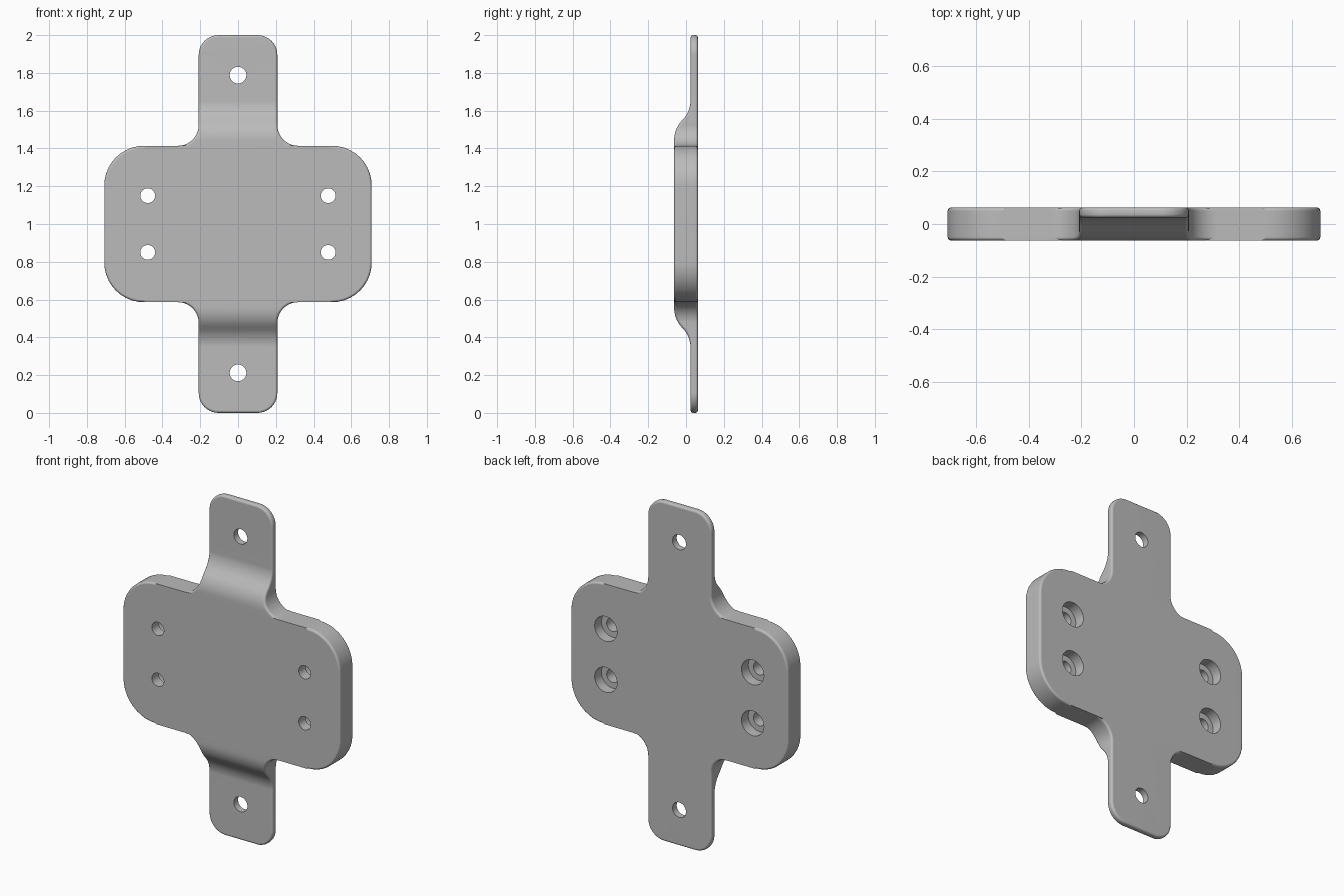
import bpy
import bmesh
from math import sin, cos, pi, sqrt
from mathutils import Matrix, Vector

cube = bpy.data.objects.get("Cube")
if cube:
    bpy.data.objects.remove(cube)

# Main sizes, measured from the plate centre
BODY_W, BODY_H, BODY_R = 0.708, 0.414, 0.21
TAB_W, TAB_R, NECK_R = 0.208, 0.105, 0.11
BACK, FRONT, TAB_FRONT = 0.063, -0.063, 0.024
BEND_START, BEND_R = 0.445, 0.148
ARC_STEPS = 10

metal = bpy.data.materials.new("grey metal")
metal.use_nodes = True
grey = (0.5, 0.5, 0.5, 1)
metal.diffuse_color = grey
metal.node_tree.nodes["Principled BSDF"].inputs["Base Color"].default_value = grey


def front_depth(z):
    """Front surface: two tangent arcs step from the body back to the tab."""
    half = (TAB_FRONT - FRONT) / 2
    run = sqrt(BEND_R ** 2 - (BEND_R - half) ** 2)
    t = abs(z) - BEND_START
    if t <= 0:
        return FRONT
    if t >= 2 * run:
        return TAB_FRONT
    if t < run:
        return FRONT + BEND_R - sqrt(BEND_R ** 2 - t ** 2)
    return TAB_FRONT - BEND_R + sqrt(BEND_R ** 2 - (2 * run - t) ** 2)


def quarter_outline():
    """Half-width and height pairs from the body middle up to the tab end."""
    pts = []
    for i in range(ARC_STEPS + 1):
        a = pi / 2 * i / ARC_STEPS
        pts.append((BODY_W - BODY_R + BODY_R * cos(a), BODY_H - BODY_R + BODY_R * sin(a)))
    for i in range(ARC_STEPS + 1):
        a = pi / 2 * i / ARC_STEPS
        pts.append((TAB_W + NECK_R - NECK_R * sin(a), BODY_H + NECK_R - NECK_R * cos(a)))
    for i in range(1, 8):
        pts.append((TAB_W, BODY_H + NECK_R + 0.018 * i))
    for i in range(ARC_STEPS + 1):
        a = pi / 2 * i / ARC_STEPS
        pts.append((TAB_W - TAB_R + TAB_R * cos(a), 1 - TAB_R + TAB_R * sin(a)))
    return pts


def build_plate():
    """Stack rectangular rows into one solid, then round its rim."""
    upper = quarter_outline()
    rows = [(w, -z) for w, z in reversed(upper)] + upper
    bm = bmesh.new()
    rings = []
    for w, z in rows:
        f = front_depth(z)
        corners = [(-w, f), (w, f), (w, BACK), (-w, BACK)]
        rings.append([bm.verts.new((x, y, z + 1)) for x, y in corners])
    for low, high in zip(rings, rings[1:]):
        for i in range(4):
            j = (i + 1) % 4
            bm.faces.new((low[i], low[j], high[j], high[i]))
    bm.faces.new(rings[0])
    bm.faces.new(rings[-1])
    bmesh.ops.recalc_face_normals(bm, faces=bm.faces[:])
    bmesh.ops.dissolve_limit(bm, angle_limit=0.005, verts=bm.verts[:], edges=bm.edges[:])
    rim = [e for e in bm.edges if e.calc_face_angle(0) > 0.9]
    bmesh.ops.bevel(bm, geom=rim, offset=0.013, segments=3, profile=0.5,
                    affect='EDGES', clamp_overlap=False, loop_slide=False)
    return to_object(bm, "mounting_plate")


def to_object(bm, name):
    mesh = bpy.data.meshes.new(name)
    bm.to_mesh(mesh)
    bm.free()
    mesh.materials.append(metal)
    obj = bpy.data.objects.new(name, mesh)
    bpy.context.collection.objects.link(obj)
    return obj


def cylinders(name, spots, radius, y0, y1):
    """Cutter made of cylinders that run along y."""
    bm = bmesh.new()
    for x, z in spots:
        place = Matrix.Translation(Vector((x, (y0 + y1) / 2, z + 1)))
        bmesh.ops.create_cone(bm, cap_ends=True, segments=40, radius1=radius, radius2=radius,
                              depth=y1 - y0, matrix=place @ Matrix.Rotation(pi / 2, 4, 'X'))
    obj = to_object(bm, name)
    obj.hide_render = True
    return obj


plate = build_plate()
bpy.context.view_layer.objects.active = plate
plate.select_set(True)

# Tab holes, body screw holes and their counterbores on the back
body_spots = [(x, z) for x in (-0.478, 0.478) for z in (-0.15, 0.15)]
tab_spots = [(0, -0.788), (0, 0.788)]
cutters = [cylinders("tab_hole_cutter", tab_spots, 0.044, -0.2, 0.2),
           cylinders("screw_hole_cutter", body_spots, 0.039, -0.2, 0.2),
           cylinders("counterbore_cutter", body_spots, 0.073, 0.0, 0.2)]
for cutter in cutters:
    cut = plate.modifiers.new(cutter.name, 'BOOLEAN')
    cut.operation = 'DIFFERENCE'
    cut.solver = 'EXACT'
    cut.object = cutter
    bpy.ops.object.modifier_apply(modifier=cut.name)
    bpy.data.objects.remove(cutter)

# Smooth curves, keeping flat faces flat
bpy.ops.object.shade_smooth_by_angle(angle=pi / 5)
weighted = plate.modifiers.new("flat_faces", 'WEIGHTED_NORMAL')
weighted.keep_sharp = True
